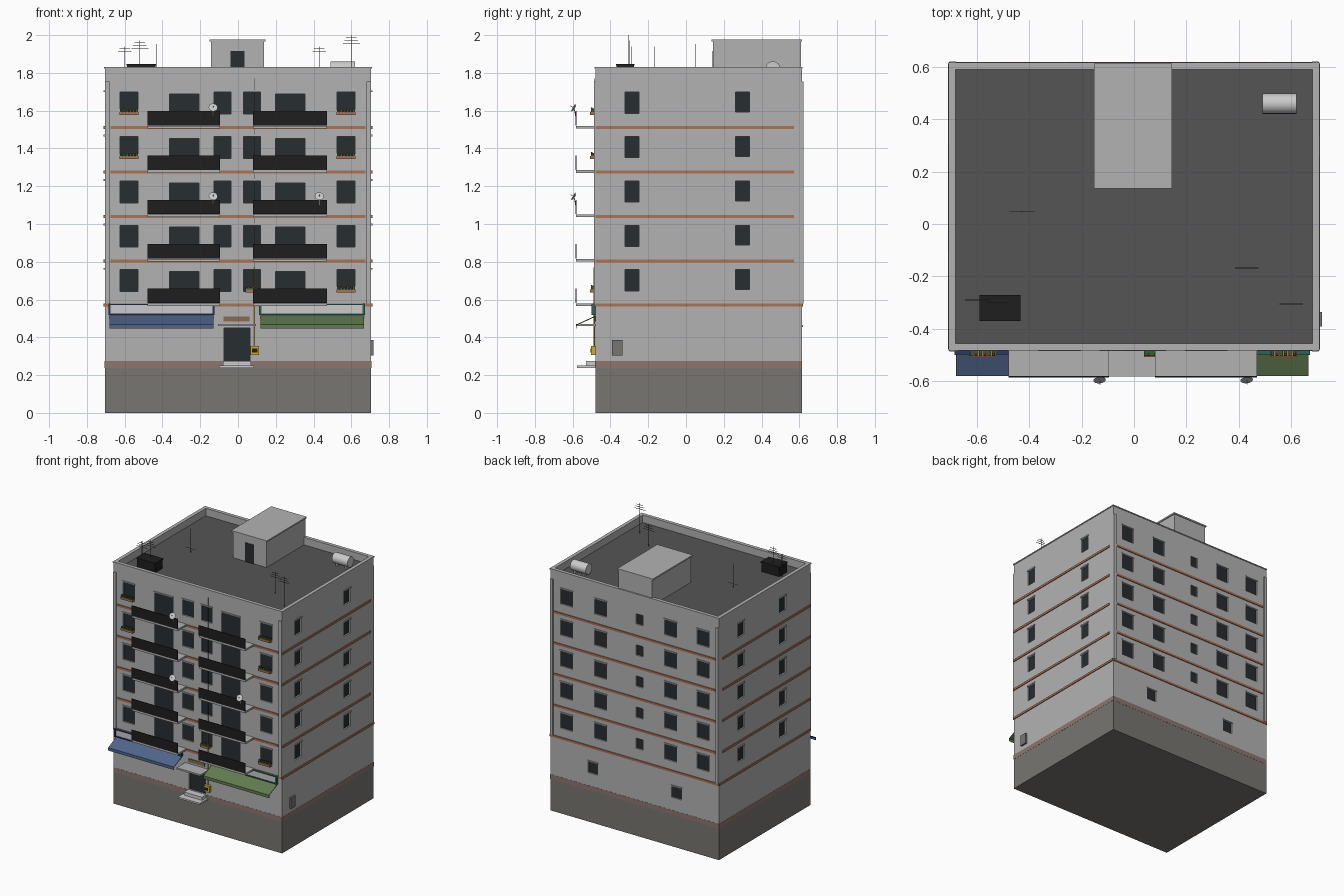
import bpy, bmesh, math, random
from mathutils import Vector, Matrix

if "Cube" in bpy.data.objects:
    bpy.data.objects.remove(bpy.data.objects["Cube"])

random.seed(1)
X, YF, YB = 0.705, -0.48, 0.613      # wall planes
ROOF, TOP = 1.77, 1.83
FLOORS = [0.57 + 0.235 * k for k in range(5)]


def mat(name, r, g, b):
    m = bpy.data.materials.new(name)
    m.diffuse_color = (r, g, b, 1)
    m.use_nodes = True
    m.node_tree.nodes["Principled BSDF"].inputs["Base Color"].default_value = m.diffuse_color
    return m


GLASS = mat("glass", .02, .026, .03)
BLACK = mat("black", .013, .013, .013)
BAND = mat("terracotta", .4, .17, .09)
BASE = mat("base_stone", .19, .18, .165)
PLINTH = mat("plinth", .27, .18, .155)
DARK = mat("roof_felt", .09, .09, .09)
WALL = mat("plaster", .45, .45, .45)
BLUE, NAVY = mat("blue", .08, .13, .26), mat("navy", .02, .04, .12)
GREEN, TEAL = mat("green", .12, .2, .08), mat("teal", .02, .13, .1)
LEAF, RED = mat("leaf", .03, .12, .03), mat("petal", .5, .03, .03)
YELLOW, WOOD = mat("yellow", .6, .42, .02), mat("wood", .25, .15, .08)


def finish(name, bm, m=None):
    bmesh.ops.recalc_face_normals(bm, faces=bm.faces[:])
    me = bpy.data.meshes.new(name)
    bm.to_mesh(me)
    bm.free()
    o = bpy.data.objects.new(name, me)
    bpy.context.collection.objects.link(o)
    if m:
        me.materials.append(m)
    return o


def boxes(name, items, m=None):
    """One object from (x0, x1, y0, y1, z0, z1) boxes."""
    bm = bmesh.new()
    for x0, x1, y0, y1, z0, z1 in items:
        M = Matrix.Translation(((x0 + x1) / 2, (y0 + y1) / 2, (z0 + z1) / 2))
        bmesh.ops.create_cube(bm, size=1, matrix=M @ Matrix.Diagonal((x1 - x0, y1 - y0, z1 - z0, 1)))
    return finish(name, bm, m)


def cyl(name, p, q, r1, r2, m=None, n=16):
    """Cylinder or cone from p to q."""
    p, q = Vector(p), Vector(q)
    M = Matrix.Translation((p + q) / 2) @ (q - p).to_track_quat('Z', 'Y').to_matrix().to_4x4()
    bm = bmesh.new()
    bmesh.ops.create_cone(bm, cap_ends=True, segments=n, radius1=r1, radius2=r2, depth=(q - p).length, matrix=M)
    o = finish(name, bm, m)
    for poly in o.data.polygons:
        poly.use_smooth = len(poly.vertices) == 4
    return o


def on_wall(side, u0, u1, d0, d1, z0, z1):
    """Box on a wall: u along it, d outward from it."""
    if side == 'F':
        return (u0, u1, YF - d1, YF - d0, z0, z1)
    if side == 'B':
        return (u0, u1, YB + d0, YB + d1, z0, z1)
    if side == 'R':
        return (X + d0, X + d1, u0, u1, z0, z1)
    return (-X - d1, -X - d0, u0, u1, z0, z1)


# window and door openings
cuts, panes, hoods = [], [], []


def opening(side, u, w, z0, z1, hood=True):
    a, b = u - w / 2, u + w / 2
    cuts.append(on_wall(side, a, b, -.014, .02, z0, z1))
    panes.append(on_wall(side, a, b, -.018, -.011, z0, z1))
    if hood:
        hoods.append(on_wall(side, a - .004, b + .004, -.002, .006, z1, z1 + .01))


for z in FLOORS:
    for u, w in ((-.578, .096), (.571, .096), (-.083, .09), (.074, .09)):
        opening('F', u, w, z + .072, z + .188)
    for u in (-.284, .276):
        opening('F', u, .156, z + .015, z + .178)
    opening('R', -.287, .074, z + .076, z + .188)
    opening('R', .299, .074, z + .083, z + .188)
    opening('L', -.15, .074, z + .076, z + .188)
    opening('L', .35, .074, z + .083, z + .188)
    for u in (-.57, -.3, .285, .57):
        opening('B', u, .1, z + .074, z + .188)
    opening('B', -.04, .06, z + .09, z + .168, False)
for u in (-.35, .35):
    opening('B', u, .08, .37, .455)
opening('F', -.006, .138, .276, .45, False)

# main volume
boxes("basement", [(-X, X, YF, YB, 0, .238)], BASE)
boxes("plinth_band", [(-X - .001, X + .001, YF - .001, YB + .001, .238, .274)], PLINTH)
wall = boxes("walls", [(-X, X, YF, YB, .274, ROOF)], WALL)
cutter = boxes("opening_cutter", cuts)
cutter.hide_render = True
cutter.hide_set(True)
mod = wall.modifiers.new("openings", 'BOOLEAN')
mod.object, mod.operation, mod.solver = cutter, 'DIFFERENCE', 'EXACT'
boxes("panes", panes, GLASS)
boxes("window_hoods", hoods, WALL)
t = .02
boxes("roof_floor", [(-X + t, X - t, YF + t, YB - t, ROOF - .004, ROOF + .002)], DARK)


def ring(name, e, t, z0, z1, m):
    return boxes(name, [(-X - e, X + e, YF - e, YF + t, z0, z1), (-X - e, X + e, YB - t, YB + e, z0, z1),
                        (-X - e, -X + t, YF + t, YB - t, z0, z1), (X - t, X + e, YF + t, YB - t, z0, z1)], m)


ring("parapet", 0, t, ROOF, TOP - .008, WALL)
ring("parapet_cap", .004, t + .003, TOP - .008, TOP, WALL)

# floor bands and corner strips
bands = []
for k, z in enumerate(FLOORS):
    e = .706 if k == 0 else .675
    for s in 'FB':
        bands.append(on_wall(s, -e, e, -.002, .006, z - .008, z + .008))
    for s in 'RL':
        bands.append(on_wall(s, YF, YB if k == 0 else .573, -.002, .006, z - .008, z + .008))
boxes("floor_bands", bands, BAND)
boxes("corner_strips", [on_wall(s, c - .012, c + .012, -.002, .008, .578, 1.755)
                        for s in 'FB' for c in (-.692, .692)], WALL)

# balconies
slabs, rails = [], []
for z in FLOORS:
    for a, b in ((-.48, -.095), (.08, .47)):
        slabs.append((a, b, -.583, YF + .003, z - .004, z + .01))
        rails.append((a, b, -.586, -.581, z + .012, z + .088))
boxes("balcony_slabs", slabs, WALL)
boxes("balcony_railings", rails, BLACK)

# flower boxes
pots, leaves, petals = [], [], []
for u, w, k in ((-.578, .1, 3), (-.578, .1, 4), (.571, .1, 0), (.571, .1, 3), (.571, .1, 4), (.074, .07, 0)):
    z = FLOORS[k] + .078
    pots.append((u - w / 2, u + w / 2, -.508, -.482, z - .01, z + .006))
    for i in range(6):
        x = u - w / 2 + (i + .5) * w / 6
        h = z + random.uniform(.014, .024)
        leaves.append((x - .006, x + .006, -.504, -.486, z + .004, h))
        if i % 2:
            petals.append((x - .004, x + .004, -.502, -.494, h - .001, h + .006))
boxes("flower_boxes", pots, BAND)
boxes("flower_leaves", leaves, LEAF)
boxes("flower_petals", petals, RED)

# shop awnings and blank signs
for side, a, b, cloth, frame in (("left", -.68, -.13, BLUE, NAVY), ("right", .118, .666, GREEN, TEAL)):
    prof = [(-.479, .515), (-.58, .468), (-.58, .446), (-.577, .446), (-.577, .464), (-.479, .509)]
    bm = bmesh.new()
    f = bm.faces.new([bm.verts.new((a, y, z)) for y, z in prof])
    g = bmesh.ops.extrude_face_region(bm, geom=[f])['geom']
    bmesh.ops.translate(bm, verts=[v for v in g if isinstance(v, bmesh.types.BMVert)], vec=(b - a, 0, 0))
    finish(side + "_awning", bm, cloth)
    boxes(side + "_sign_panel", [(a, b, -.494, -.478, .525, .572)])
    boxes(side + "_sign_frame", [(a - .006, a + .006, -.5, -.478, .518, .578), (b - .006, b + .006, -.5, -.478, .518, .578),
                                 (a, b, -.498, -.478, .519, .526), (a, b, -.498, -.478, .57, .577)], frame)

# entrance
boxes("entrance_canopy", [(-.105, .095, -.583, YF + .002, .459, .471)], WALL)
boxes("entrance_steps", [(-.1, .085, -.577, YF + .002, .238, .25), (-.08, .07, -.53, YF + .002, .25, .274)])
boxes("transom_panel", [(-.076, .062, -.486, -.478, .485, .51)], WOOD)
boxes("yellow_box", [(.066, .112, -.503, -.478, .307, .355)], YELLOW)
boxes("yellow_box_slot", [(.075, .103, -.505, -.5, .32, .34)], BLACK)
cyl("gas_pipe", (.088, -.486, .35), (.088, -.486, .77), .003, .003, YELLOW, 6)
cyl("facade_cable", (.088, -.483, .77), (.088, -.483, ROOF), .002, .002, DARK, 6)
boxes("side_meter_box", [(X - .001, X + .013, -.392, -.337, .305, .387)], BASE)

# satellite dishes
for i, (x, z) in enumerate(((-.132, 1.615), (-.132, 1.145), (.43, 1.145))):
    d = Vector((.1, -.85, .5)).normalized()
    p = Vector((x, -.593, z))
    cyl(f"dish_{i}", p - d * .004, p + d * .004, .012, .024)
    cyl(f"dish_feed_{i}", p, p + d * .022, .0015, .0015, None, 6)
    cyl(f"dish_arm_{i}", p, (x, -.583, z - .05), .002, .002, None, 6)

# roof house, tank and unit
boxes("roof_house", [(-.143, .138, .143, .608, ROOF, 1.967)], WALL)
boxes("roof_house_cap", [(-.152, .145, .136, .614, 1.967, 1.978)], WALL)
boxes("roof_house_door", [(-.04, .035, .139, .145, ROOF, 1.915)], GLASS)
cyl("water_tank", (.49, .46, 1.822), (.62, .46, 1.822), .039, .039, None, 24)
boxes("tank_feet", [(x, x + .012, .435, .485, ROOF, 1.795) for x in (.51, .588)])
boxes("roof_unit", [(-.587, -.437, -.367, -.275, ROOF, 1.838), (-.59, -.434, -.37, -.272, 1.838, 1.847)], BLACK)

# antennas with cross bars
bars = []
r = .0016
for x, y, top, n in ((-.6, -.29, 1.94, 3), (-.52, -.3, 1.972, 3), (.6, -.305, 2.0, 3), (.43, -.168, 1.94, 3), (-.43, .048, 1.952, 0)):
    bars.append((x - r, x + r, y - r, y + r, ROOF, top))
    for i in range(n):
        h, z = .045 - .009 * i, top - .045 + .016 * i
        bars.append((x - h, x + h, y - r, y + r, z - .001, z + .001))
bars.append((-.475, -.38, .047, .049, 1.8, 1.802))
boxes("antennas", bars, DARK)
